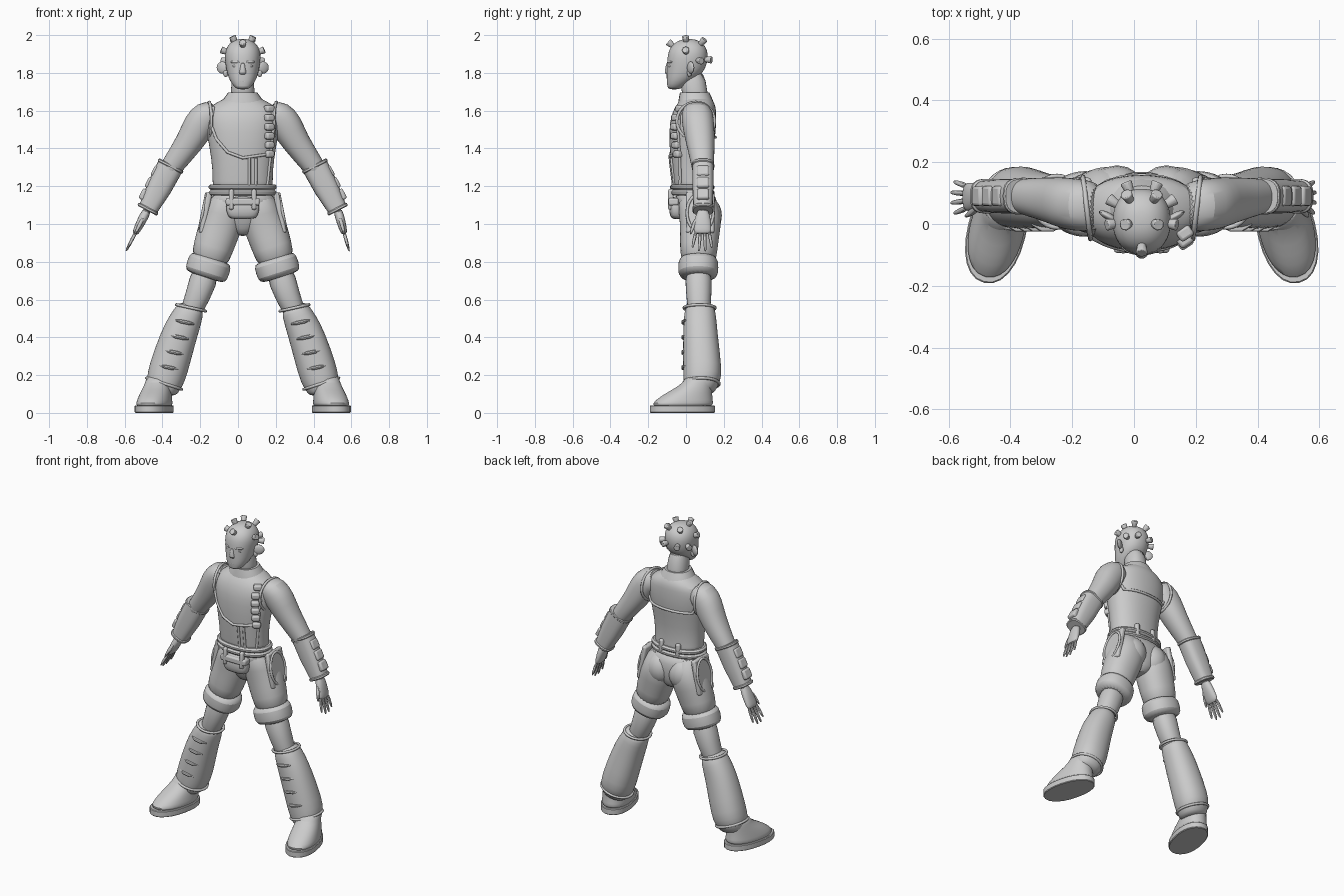
import bpy, bmesh, math
from mathutils import Vector, Matrix

if "Cube" in bpy.data.objects:
    bpy.data.objects.remove(bpy.data.objects["Cube"])

CENTRE = 0.025   # the body's midline
grey = bpy.data.materials.new("plain grey")
grey.use_nodes = True
grey.diffuse_color = (0.6, 0.6, 0.6, 1)
grey.node_tree.nodes["Principled BSDF"].inputs["Base Color"].default_value = grey.diffuse_color


def finish(name, bm, soft=0, bevel=0):
    bmesh.ops.recalc_face_normals(bm, faces=bm.faces)
    mesh = bpy.data.meshes.new(name)
    bm.to_mesh(mesh)
    bm.free()
    mesh.materials.append(grey)
    ob = bpy.data.objects.new(name, mesh)
    bpy.context.collection.objects.link(ob)
    ob.location.x = CENTRE
    if bevel:
        modifier = ob.modifiers.new("Bevel", "BEVEL")
        modifier.width, modifier.segments = bevel, 2
    if soft:
        modifier = ob.modifiers.new("Subdivision", "SUBSURF")
        modifier.levels = modifier.render_levels = soft
    bpy.ops.object.select_all(action="DESELECT")
    ob.select_set(True)
    bpy.context.view_layer.objects.active = ob
    bpy.ops.object.shade_smooth_by_angle(angle=math.radians(40))
    return ob


def oval(angle, power):
    c, s = math.cos(angle), math.sin(angle)
    return (math.copysign(abs(c) ** (2 / power), c), math.copysign(abs(s) ** (2 / power), s))


def loft(name, rings, side=1, soft=1, sides=24, power=2.2):
    """Each ring is (centre, half width, half depth), tilted to follow the path."""
    bm, loops = bmesh.new(), []
    centres = [Vector(ring[0]) for ring in rings]
    for i, (centre, width, depth) in enumerate(rings):
        way = centres[min(i + 1, len(rings) - 1)] - centres[max(i - 1, 0)]
        across = Vector((-way.z, 0, way.x)).normalized()
        loop = []
        for k in range(sides):
            u, v = oval(math.tau * k / sides, power)
            point = centres[i] + across * (u * width) + Vector((0, v * depth, 0))
            loop.append(bm.verts.new((point.x * side, point.y, point.z)))
        loops.append(loop)
    for lower, upper in zip(loops, loops[1:]):
        for k in range(sides):
            after = (k + 1) % sides
            bm.faces.new((lower[k], lower[after], upper[after], upper[k]))
    bm.faces.new(loops[0])
    bm.faces.new(loops[-1])
    return finish(name, bm, soft)


def upright(name, rings, **options):
    """Loft on the midline from (height, half width, middle y, half depth)."""
    return loft(name, [((0, y, z), width, depth) for z, width, y, depth in rings], **options)


def band(name, start, end, width, depth, side=1, edge=0.01, **options):
    """Sleeve with a rounded lip at both ends."""
    start, end = Vector(start), Vector(end)
    lip = (end - start).normalized() * edge
    return loft(name, [(start, width - edge, depth - edge), (start + lip, width, depth),
                       (end - lip, width, depth), (end, width - edge, depth - edge)], side, **options)


def ball(name, place, size, turn=0):
    bm = bmesh.new()
    bmesh.ops.create_uvsphere(bm, u_segments=16, v_segments=10, radius=1)
    bm.transform(Matrix.Translation(place) @ Matrix.Rotation(turn, 4, "Z") @ Matrix.Diagonal((*size, 1)))
    return finish(name, bm)


def block(name, place, size, tilt=0, turn=0):
    bm = bmesh.new()
    bmesh.ops.create_cube(bm, size=1)
    bm.transform(Matrix.Translation(place) @ Matrix.Rotation(turn, 4, "Z")
                 @ Matrix.Rotation(tilt, 4, "Y") @ Matrix.Diagonal((*size, 1)))
    return finish(name, bm, bevel=0.01)


def cord(name, points, closed=False):
    curve = bpy.data.curves.new(name, "CURVE")
    curve.dimensions, curve.bevel_depth, curve.bevel_resolution = "3D", 0.008, 2
    spline = curve.splines.new("POLY")
    spline.points.add(len(points) - 1)
    for point, place in zip(spline.points, points):
        point.co = (*place, 1)
    spline.use_cyclic_u = closed
    curve.materials.append(grey)
    ob = bpy.data.objects.new(name, curve)
    ob.location.x = CENTRE
    bpy.context.collection.objects.link(ob)


def hoop(name, centre, along, across, side):
    """Closed cord swept round a centre by two half axes."""
    angles = [math.tau * k / 28 for k in range(28)]
    points = [Vector(centre) + Vector(along) * math.cos(a) + Vector(across) * math.sin(a) for a in angles]
    cord(name, [(p.x * side, p.y, p.z) for p in points], True)


# Torso: height, half width, middle y, half depth
TORSO = [(1.14, .17, .04, .11), (1.22, .157, .03, .1), (1.34, .165, .025, .11), (1.5, .195, .035, .127),
         (1.57, .2, .04, .12), (1.62, .18, .05, .11), (1.65, .125, .055, .09), (1.68, .07, .055, .07)]
upright("torso", TORSO)


def on_torso(x, z, front=True):
    for low, high in zip(TORSO, TORSO[1:]):
        if low[0] <= z <= high[0]:
            t = (z - low[0]) / (high[0] - low[0])
            width, y, depth = (a + (b - a) * t for a, b in zip(low[1:], high[1:]))
            depth *= max(0, 1 - abs(x / width) ** 2.2) ** (1 / 2.2)
            return Vector((x, y - depth if front else y + depth, z))


def draw_on_torso(name, corners, front=True):
    points = []
    for start, end in zip(corners, corners[1:]):
        steps = [Vector(start).lerp(Vector(end), k / 8) for k in range(9)]
        points += [on_torso(*step, front) for step in steps]
    cord(name, points)


# Vest trim, chest strap and back yoke
draw_on_torso("chest_strap", [(-.155, 1.62), (-.17, 1.53), (-.14, 1.45), (-.08, 1.38), (0, 1.35), (.14, 1.37)])
draw_on_torso("left_front_trim", [(.155, 1.62), (.165, 1.53), (.13, 1.2)])
draw_on_torso("back_yoke", [(-.17, 1.5), (-.15, 1.46), (.15, 1.46), (.17, 1.5)], False)
for x in (.035, .07):
    draw_on_torso("front_tab_edge", [(x, 1.35), (x, 1.2)])
for i in range(6):
    block("bandolier_pouch", on_torso(.14, 1.61 - i * .048), (.05, .04, .036), turn=.6)

# Collar, belt and belt pouch
upright("collar", [(1.64, .115, .053, .095), (1.665, .1, .05, .088), (1.695, .078, .046, .078)], soft=0)
for z in (1.15, 1.18):
    band("belt_band", (0, .033, z), (0, .033, z + .03), .18, .118, soft=0)
upright("belt_pouch", [(1.025, .06, -.045, .025), (1.04, .08, -.05, .035), (1.09, .092, -.055, .038),
                       (1.15, .08, -.05, .03)], power=3)
block("pouch_flap", (0, -.066, 1.118), (.18, .055, .04))
for s in (-1, 1):
    block("pouch_buckle", (.06 * s, -.08, 1.13), (.026, .03, .11))
    block("back_belt_loop", (.06 * s, .13, 1.2), (.03, .03, .09))

# Pelvis
upright("pelvis", [(.935, .03, .075, .05), (.97, .08, .075, .08), (1.04, .15, .07, .1),
                   (1.11, .178, .06, .11), (1.18, .168, .04, .108)])

# Neck, head and face
upright("neck", [(1.64, .075, .055, .075), (1.7, .06, .045, .066), (1.82, .06, .03, .07)])
upright("head", [(1.712, .025, -.062, .025), (1.724, .045, -.058, .042), (1.76, .07, -.033, .07), (1.8, .084, -.005, .098),
                 (1.85, .093, .006, .107), (1.9, .097, .01, .108), (1.94, .085, .012, .094), (1.97, .055, .014, .06), (1.98, .02, .014, .02)])
upright("nose", [(1.786, .015, -.086, .012), (1.8, .022, -.097, .018), (1.82, .014, -.094, .016), (1.86, .012, -.09, .014)])
for z in (1.755, 1.768):
    ball("lip", (0, -.09, z), (.028, .012, .008))
for s in (-1, 1):
    ball("eye", (.036 * s, -.083, 1.836), (.018, .01, .008))
    ball("brow", (.038 * s, -.083, 1.858), (.03, .012, .008), turn=.4 * s)
    ball("ear", (.108 * s, .025, 1.828), (.034, .012, .032), turn=.5 * s)
    ball("ear_lobe", (.09 * s, .018, 1.8), (.014, .012, .022))

# Short studs on the scalp
studs = [(0, -.078, 1.95)]
for s in (-1, 1):
    studs += [(.046 * s, 0, 1.973), (.043 * s, .085, 1.962), (.094 * s, 0, 1.914), (.09 * s, .07, 1.865), (.043 * s, .115, 1.87)]
for place in studs:
    out = (Vector(place) - Vector((0, .012, 1.875))).normalized()
    bm = bmesh.new()
    bmesh.ops.create_cone(bm, cap_ends=True, segments=8, radius1=.014, radius2=.021, depth=.04)
    bm.transform(Matrix.Translation(Vector(place) + out * .002) @ out.to_track_quat("Z", "Y").to_matrix().to_4x4())
    finish("scalp_stud", bm, bevel=.005)

for s, label in ((1, "left_"), (-1, "right_")):
    # Arm and armhole trim
    loft(label + "arm", [((.13, .055, 1.6), .055, .075), ((.19, .06, 1.578), .085, .085), ((.235, .065, 1.52), .087, .085),
                         ((.275, .075, 1.44), .074, .078), ((.38, .09, 1.3), .058, .058), ((.42, .09, 1.24), .05, .05)], s)
    hoop(label + "armhole_trim", (.178, .052, 1.545), (.012, .1, 0), (0, 0, .1), s)

    # Bracer with rims and plates
    top, end = Vector((.378, .09, 1.315)), Vector((.506, .09, 1.07))
    loft(label + "bracer", [(top, .07, .056), (top.lerp(end, .5), .066, .056), (end, .05, .05)], s, soft=0, power=2.8)
    band(label + "bracer_top_rim", top, top.lerp(end, .07), .074, .06, s, edge=.005, soft=0, power=2.8)
    band(label + "bracer_end_rim", top.lerp(end, .93), end, .059, .056, s, edge=.005, soft=0, power=2.8)
    for t in (.25, .5, .75):
        plate = top.lerp(end, t) + Vector((.05, 0, .025))
        block(label + "bracer_plate", (plate.x * s, plate.y, plate.z), (.035, .065, .06), tilt=-.48 * s)

    # Hand, fingers and thumb, measured from wrist to fingertip
    wrist, tip = Vector((.5, .09, 1.085)), Vector((.565 if s > 0 else .62, .085, .852))

    def reach(t, spread=0):
        return wrist.lerp(tip, t) + Vector((0, spread, 0))

    loft(label + "hand", [(reach(0), .028, .032), (reach(.35), .023, .045), (reach(.52), .02, .048), (reach(.6), .012, .04)], s)
    for i in (-1.5, -.5, .5, 1.5):
        length = 1.03 - abs(i) * .08
        loft(label + "finger", [(reach(.5, i * .022), .012, .012), (reach(.9 * length, i * .032), .009, .009),
                                (reach(length, i * .034), .004, .005)], s, sides=8)
    loft(label + "thumb", [(reach(.2, -.025), .014, .016), (reach(.4, -.05), .013, .014), (reach(.62, -.064), .005, .005)], s, sides=8)

    # Trouser leg, rolled cuff and hip pocket
    loft(label + "thigh", [((.075, .05, 1.17), .085, .1), ((.1, .078, 1.04), .108, .113), ((.125, .075, .97), .114, .107),
                           ((.155, .068, .88), .106, .1), ((.185, .066, .78), .1, .095)], s)
    ball(label + "buttock", (.08 * s, .11, 1.045), (.088, .08, .1))
    band(label + "cuff", (.165, .065, .825), (.2, .065, .715), .118, .108, s, edge=.02)
    block(label + "hip_pocket", (.197 * s, .075, 1.06), (.03, .15, .22), tilt=-.2 * s)
    hoop(label + "pocket_trim", (.212, .075, 1.06), (0, .07, 0), (-.02, 0, .1), s)

    # Lower leg, tall gaiter and its folds
    loft(label + "knee", [((.185, .065, .78), .085, .08), ((.235, .068, .62), .065, .065), ((.3, .07, .48), .055, .06)], s)
    loft(label + "gaiter", [((.27, .072, .57), .065, .07), ((.28, .074, .54), .076, .082), ((.308, .075, .48), .088, .088),
                            ((.342, .077, .4), .097, .093), ((.397, .088, .22), .105, .104), ((.412, .084, .17), .098, .098),
                            ((.426, .075, .12), .084, .084), ((.43, .07, .1), .065, .064)], s)
    hoop(label + "gaiter_rim", (.274, .072, .556), (.077, 0, .017), (0, .083, 0), s)
    hoop(label + "ankle_strap", (.416, .081, .155), (.093, 0, .03), (0, .095, 0), s)
    for i in range(4):
        fold = Vector((.306 + i * .028, -.014, .48 - i * .08))
        slant, bend = Vector((.05, 0, .01)), Vector((0, .018, 0))
        loft(label + "gaiter_fold", [(fold - slant + bend, .004, .01), (fold - slant * .4, .01, .011),
                                     (fold + slant * .4, .01, .011), (fold + slant + bend, .004, .01)], s, soft=0, sides=8)

    # Shoe and sole, toes turned out
    shoe = upright(label + "shoe", [(.03, .09, -.018, .165), (.05, .09, -.018, .165), (.085, .084, 0, .143),
                                    (.125, .075, .035, .105), (.16, .066, .065, .076), (.2, .06, .07, .07)])
    sole = band(label + "sole", (0, -.02, 0), (0, -.02, .04), .095, .176, edge=.004, soft=0)
    for ob in (shoe, sole):
        ob.location.x += .464 * s
        ob.rotation_euler.z = .24 * s
